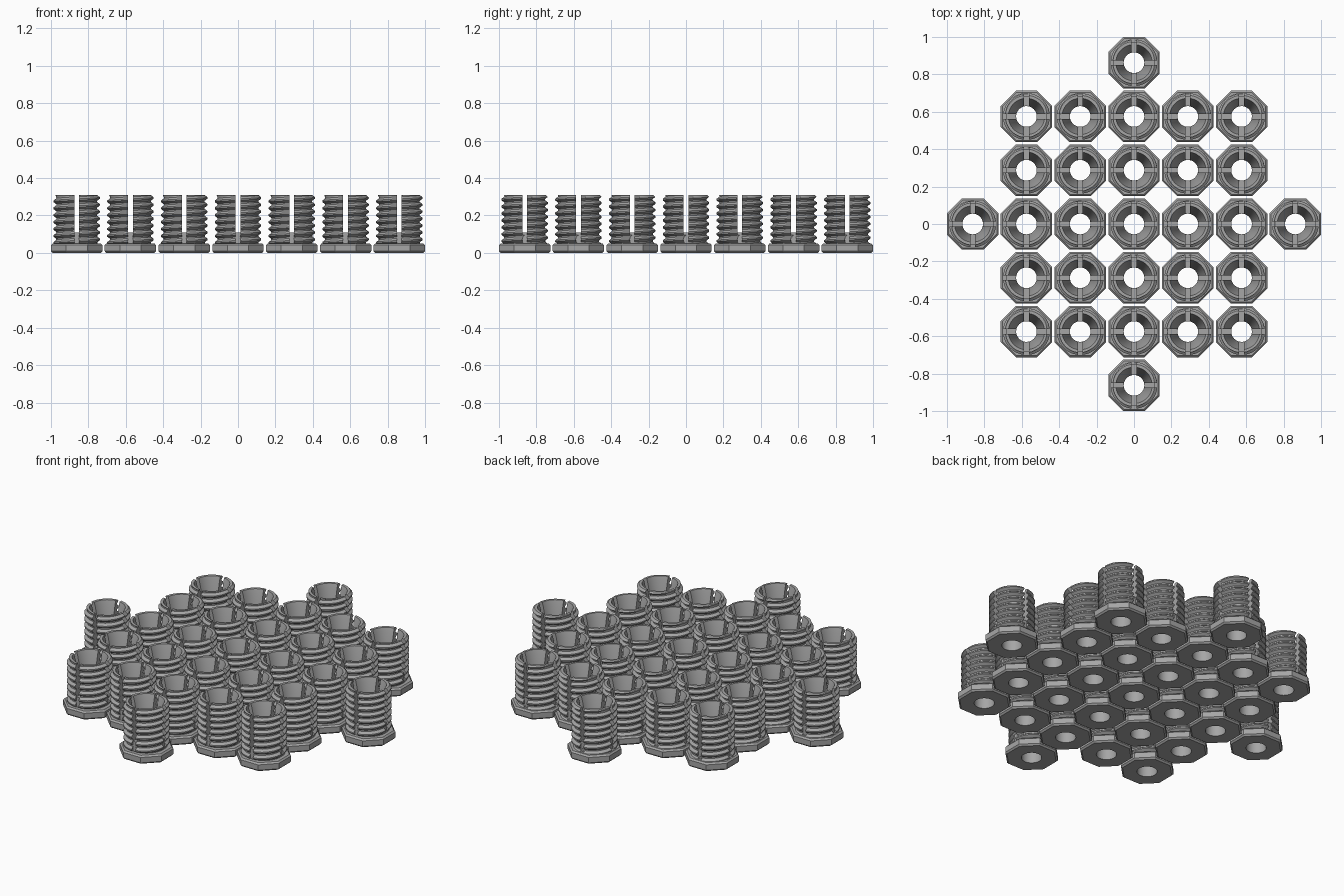
import bpy, bmesh, math

if "Cube" in bpy.data.objects:
    bpy.data.objects.remove(bpy.data.objects["Cube"])

SEG = 48               # angular steps of the lathe
PITCH = 0.037          # thread pitch
Z0, Z1 = 0.05, 0.31    # bottom and top of the threaded sleeve
CREST, ROOT = 0.125, 0.11
SPACING = 0.2875       # distance between neighbouring inserts

steel = bpy.data.materials.new("steel_grey")
steel.diffuse_color = (0.38, 0.38, 0.38, 1)
steel.use_nodes = True
steel.node_tree.nodes["Principled BSDF"].inputs["Base Color"].default_value = steel.diffuse_color

# Thread tooth as (fraction of pitch, radius)
TOOTH = [(0.0, ROOT), (0.2, ROOT), (0.5, CREST), (0.7, CREST), (1.0, ROOT)]


def thread_radius(t):
    t = (t / PITCH) % 1.0
    for (a, ra), (b, rb) in zip(TOOTH, TOOTH[1:]):
        if t <= b:
            r = ra + (rb - ra) * (t - a) / (b - a)
            return r
    return ROOT


def octagon(a, apothem):
    q = math.pi / 4
    return apothem / math.cos((a + q / 2) % q - q / 2)


def column(a):
    """Closed section through the insert at angle a, as (radius, z)."""
    shift = PITCH * a / math.tau
    # tapered bore, going up
    pts = [(0.055, 0.0), (0.055, 0.11), (0.09, 0.285), (0.097, Z1)]
    # helical thread, going down, with a chamfered top
    for turn in range(8, -3, -1):
        for t, _ in reversed(TOOTH[:-1]):
            z = min(max(Z0 + (turn + t) * PITCH + shift, Z0), Z1)
            r = min(thread_radius(z - Z0 - shift), 0.113 + (Z1 - z))
            pts.append((r, z))
    # eight-sided flange with chamfered edges
    pts += [(octagon(a, 0.129), Z0), (octagon(a, 0.1375), 0.041),
            (octagon(a, 0.1375), 0.009), (octagon(a, 0.129), 0.0)]
    return pts


def make_insert():
    bm = bmesh.new()
    cols = []
    for i in range(SEG + 1):
        a = math.tau * i / SEG
        cols.append([bm.verts.new((r * math.cos(a), r * math.sin(a), z))
                     for r, z in column(a)])
    n = len(cols[0])
    for c, d in zip(cols, cols[1:]):
        for k in range(n):
            m = (k + 1) % n
            bm.faces.new((c[k], c[m], d[m], d[k]))
    bmesh.ops.remove_doubles(bm, verts=bm.verts[:], dist=1e-5)
    bmesh.ops.recalc_face_normals(bm, faces=bm.faces[:])
    me = bpy.data.meshes.new("insert")
    bm.to_mesh(me)
    bm.free()
    me.materials.append(steel)
    ob = bpy.data.objects.new("threaded_insert", me)
    bpy.context.collection.objects.link(ob)
    return ob


def cutter(size, loc):
    bpy.ops.mesh.primitive_cube_add(size=1, location=loc)
    ob = bpy.context.object
    ob.name = "slot_cutter"
    ob.scale = size
    ob.hide_render = True
    return ob


insert = make_insert()

# Through slots crossing the sleeve, and shallow grooves below them
W = 0.025
cutters = [cutter((W, 0.4, 0.3), (0, 0, 0.26)),
           cutter((0.4, W, 0.3), (0, 0, 0.26))]
for s in (-1, 1):
    cutters.append(cutter((W, 0.05, 0.15), (0, s * 0.135, 0.126)))
    cutters.append(cutter((0.05, W, 0.15), (s * 0.135, 0, 0.126)))
for c in cutters:
    mod = insert.modifiers.new("slot", 'BOOLEAN')
    mod.operation = 'DIFFERENCE'
    mod.solver = 'EXACT'
    mod.object = c
bpy.context.view_layer.update()
dg = bpy.context.evaluated_depsgraph_get()
mesh = bpy.data.meshes.new_from_object(insert.evaluated_get(dg))
insert.modifiers.clear()
insert.data = mesh
mesh.materials.clear()
mesh.materials.append(steel)
for p in mesh.polygons:
    p.material_index = 0
for c in cutters:
    bpy.data.objects.remove(c, do_unlink=True)

bpy.ops.object.select_all(action='DESELECT')
insert.select_set(True)
bpy.context.view_layer.objects.active = insert
bpy.ops.object.shade_smooth_by_angle(angle=math.radians(25))

# Five by five block plus one insert beyond the middle of each side
cells = [(i, j) for i in range(-2, 3) for j in range(-2, 3)]
cells += [(3, 0), (-3, 0), (0, 3), (0, -3)]
for k, (i, j) in enumerate(cells):
    ob = insert if k == 0 else insert.copy()
    if k:
        bpy.context.collection.objects.link(ob)
    ob.name = f"threaded_insert_{k + 1}"
    ob.location = (i * SPACING, j * SPACING, 0)
